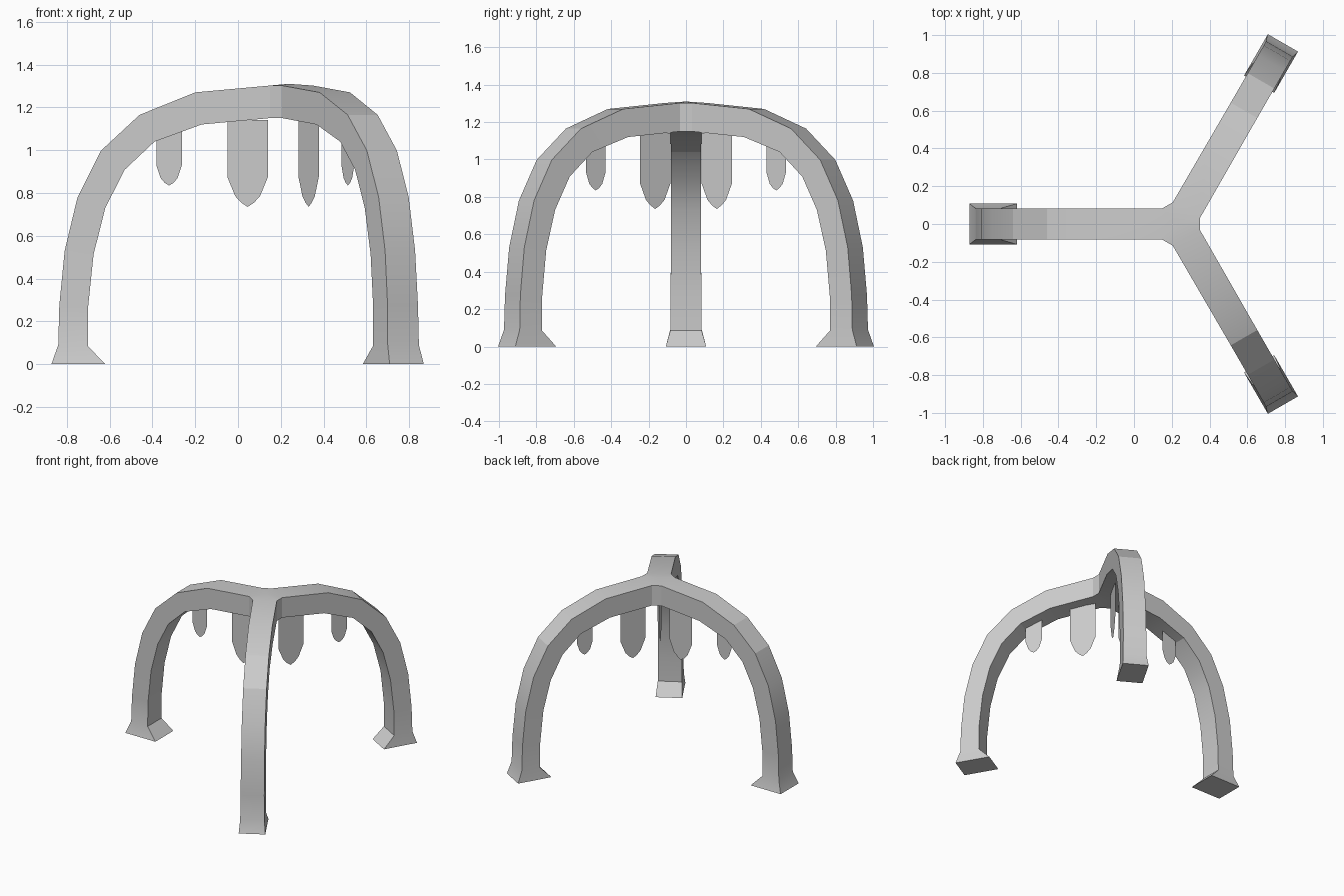
import bpy, bmesh, math
from mathutils import Vector

if "Cube" in bpy.data.objects:
    bpy.data.objects.remove(bpy.data.objects["Cube"])

HUB_X = 0.235
ANGLES = [math.pi, math.pi / 3, -math.pi / 3]

# Arm sections from hub to foot: outer radius, outer z, inner radius, inner z, half width
SECTIONS = [
    (0.085, 1.302, 0.085, 1.150, 0.083),
    (0.435, 1.270, 0.405, 1.120, 0.082),
    (0.695, 1.165, 0.625, 1.040, 0.081),
    (0.875, 0.998, 0.765, 0.908, 0.081),
    (0.985, 0.780, 0.855, 0.730, 0.081),
    (1.045, 0.530, 0.910, 0.513, 0.081),
    (1.070, 0.275, 0.935, 0.272, 0.082),
    (1.075, 0.090, 0.937, 0.085, 0.084),
    (1.107, 0.000, 0.855, 0.000, 0.108),
]


def place(angle, r, side, z):
    """Point at radius r along an arm, shifted sideways."""
    c, s = math.cos(angle), math.sin(angle)
    return Vector((HUB_X + r * c - side * s, r * s + side * c, z))


def finish(bm, name, smooth=False):
    mesh = bpy.data.meshes.new(name)
    bmesh.ops.recalc_face_normals(bm, faces=bm.faces)
    bm.to_mesh(mesh)
    bm.free()
    obj = bpy.data.objects.new(name, mesh)
    bpy.context.collection.objects.link(obj)
    if smooth:
        bpy.ops.object.select_all(action='DESELECT')
        bpy.context.view_layer.objects.active = obj
        obj.select_set(True)
        bpy.ops.object.shade_smooth_by_angle(angle=math.radians(20))
    return obj


# Three-legged arch: lofted arms sharing one hub
bm = bmesh.new()
starts = []
for i, a in enumerate(ANGLES):
    rings = []
    for k, (ro, zo, ri, zi, w) in enumerate(SECTIONS):
        if k == len(SECTIONS) - 1 and i > 0:
            w = 0.092
        pts = [(ro, -w, zo), (ro, w, zo), (ri, w, zi), (ri, -w, zi)]
        rings.append([bm.verts.new(place(a, *p)) for p in pts])
    for p, q in zip(rings, rings[1:]):
        for j in range(4):
            n = (j + 1) % 4
            bm.faces.new((p[j], p[n], q[n], q[j]))
    bm.faces.new(rings[-1])
    starts.append((a % math.tau, rings[0]))

# Hub: top and bottom fans with chamfered corners between the arms
starts.sort(key=lambda s: s[0])
upper = [v for _, r in starts for v in (r[0], r[1])]
lower = [v for _, r in starts for v in (r[3], r[2])]
top = bm.verts.new((HUB_X, 0, 1.31))
bottom = bm.verts.new((HUB_X, 0, 1.155))
for j in range(6):
    n = (j + 1) % 6
    bm.faces.new((top, upper[j], upper[n]))
    bm.faces.new((bottom, lower[n], lower[j]))
    if j % 2:
        bm.faces.new((upper[j], lower[j], lower[n], upper[n]))
finish(bm, "arch_frame", smooth=True)

# Pointed banners hanging under each arm
BANNERS = {
    "large_banner": (0.190, [(0.095, 1.142), (0.095, 0.875), (0.058, 0.785), (0.030, 0.755)], 0.735),
    "small_banner": (0.557, [(0.060, 1.090), (0.060, 0.930), (0.040, 0.870), (0.020, 0.847)], 0.835),
}
for i, a in enumerate(ANGLES):
    for name, (r, half, tip) in BANNERS.items():
        outline = half + [(0, tip)] + [(-x, z) for x, z in reversed(half)]
        bm = bmesh.new()
        bm.faces.new([bm.verts.new(place(a, r + x, 0, z)) for x, z in outline])
        finish(bm, f"{name}_{i + 1}")
